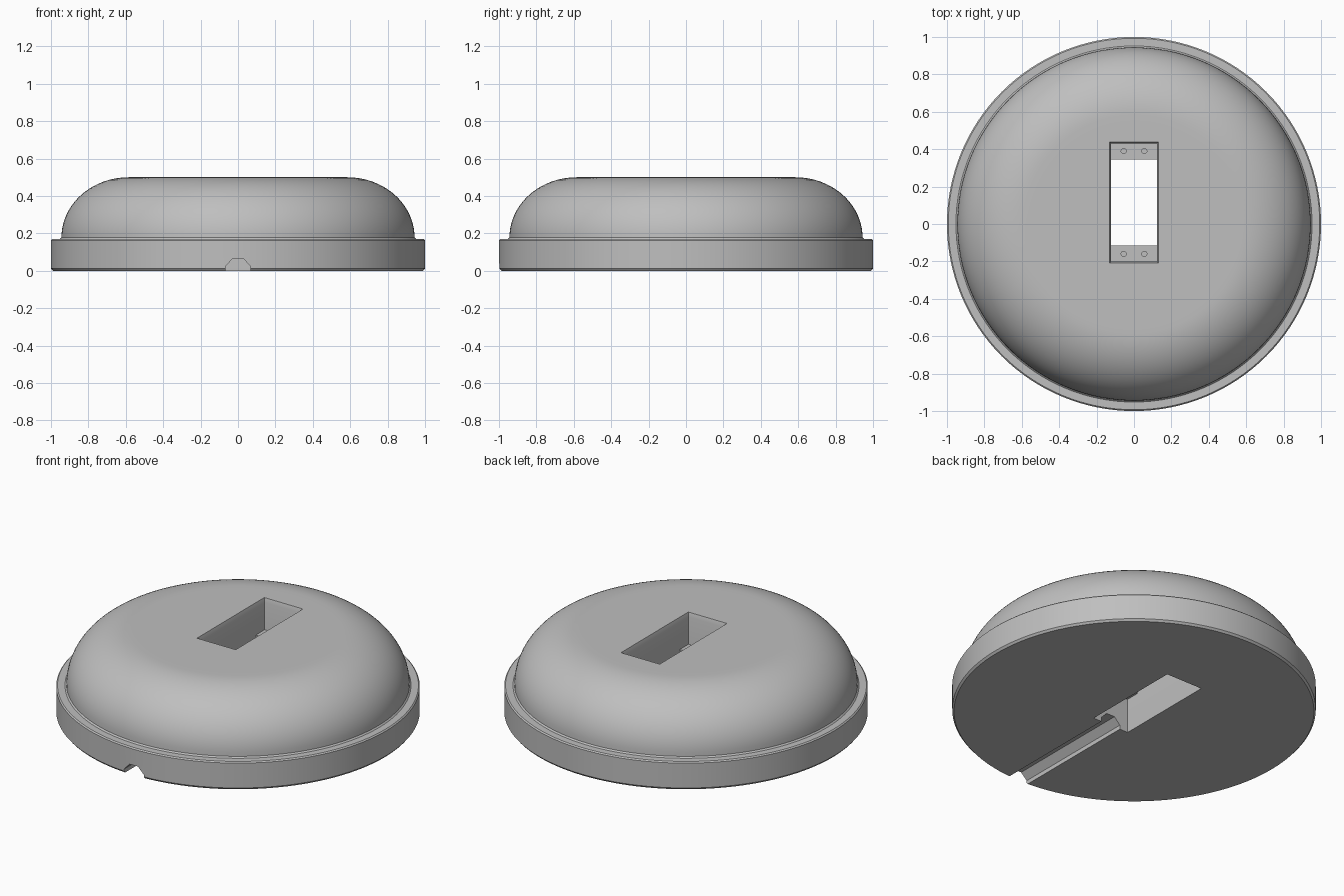
import bpy, bmesh, math
from mathutils import Matrix

if "Cube" in bpy.data.objects:
    bpy.data.objects.remove(bpy.data.objects["Cube"])

grey = bpy.data.materials.new("plain_grey")
grey.diffuse_color = (0.52, 0.52, 0.52, 1)
grey.use_nodes = True
grey.node_tree.nodes["Principled BSDF"].inputs["Base Color"].default_value = grey.diffuse_color


def finish(name, bm):
    bmesh.ops.recalc_face_normals(bm, faces=bm.faces)
    me = bpy.data.meshes.new(name)
    bm.to_mesh(me)
    bm.free()
    me.materials.append(grey)
    ob = bpy.data.objects.new(name, me)
    bpy.context.collection.objects.link(ob)
    return ob


def loft(name, rings):
    """Closed solid through a list of equal-length point loops."""
    bm = bmesh.new()
    loops = [[bm.verts.new(p) for p in r] for r in rings]
    n = len(loops[0])
    for a, b in zip(loops, loops[1:]):
        for i in range(n):
            j = (i + 1) % n
            bm.faces.new((a[i], a[j], b[j], b[i]))
    bm.faces.new(loops[0][::-1])
    bm.faces.new(loops[-1])
    return finish(name, bm)


def circle(r, z, n=128):
    return [(r * math.cos(2 * math.pi * i / n), r * math.sin(2 * math.pi * i / n), z)
            for i in range(n)]


def rect(x, y0, y1, z):
    return [(-x, y0, z), (x, y0, z), (x, y1, z), (-x, y1, z)]


def cut(target, cutter):
    cutter.hide_render = True
    mod = target.modifiers.new("cut", 'BOOLEAN')
    mod.operation = 'DIFFERENCE'
    mod.solver = 'EXACT'
    mod.object = cutter
    bpy.context.view_layer.objects.active = target
    bpy.ops.object.modifier_apply(modifier=mod.name)
    bpy.data.objects.remove(cutter)


def smooth(ob):
    bpy.ops.object.select_all(action='DESELECT')
    ob.select_set(True)
    bpy.context.view_layer.objects.active = ob
    bpy.ops.object.shade_smooth_by_angle(angle=math.radians(25))


# Domed base: chamfered rim, small fillet, rounded shoulder, flat top
profile = [(0.99, 0), (1, 0.012), (1, 0.163), (0.993, 0.17), (0.952, 0.17), (0.944, 0.178)]
A, B, STEPS = 0.36, 0.322, 20
for i in range(1, STEPS + 1):
    t = math.pi / 2 * i / STEPS
    profile.append((0.944 - A + A * math.cos(t), 0.178 + B * math.sin(t)))
profile.append((0.54, 0.5))
base = loft("domed_base", [circle(r, z) for r, z in profile])

# Slot through the middle, with a fine chamfered lip at the top
Y0, Y1 = -0.2, 0.43
cut(base, loft("slot_cutter", [rect(0.122, Y0, Y1, -0.1), rect(0.122, Y0, Y1, 0.475),
                               rect(0.13, Y0 - 0.008, Y1 + 0.008, 0.5),
                               rect(0.13, Y0 - 0.008, Y1 + 0.008, 0.6)]))

# Cable groove under the base, from the front rim to the slot
groove = [(-0.066, -0.05), (0.066, -0.05), (0.066, 0.025), (0.028, 0.065),
          (-0.028, 0.065), (-0.066, 0.025)]
cut(base, loft("groove_cutter", [[(x, y, z) for x, z in groove] for y in (-1.1, -0.15)]))
smooth(base)

# Mounting ledges inside the slot, each with two blind screw holes
for name, a, b, hy in (("front_ledge", Y0 - 0.005, -0.115, -0.16),
                       ("back_ledge", 0.345, Y1 + 0.005, 0.39)):
    ledge = loft(name, [rect(0.126, a, b, 0.21), rect(0.126, a, b, 0.31)])
    for hx in (-0.055, 0.055):
        bm = bmesh.new()
        bmesh.ops.create_cone(bm, cap_ends=True, segments=16, radius1=0.014, radius2=0.014,
                              depth=0.12, matrix=Matrix.Translation((hx, hy, 0.31)))
        cut(ledge, finish("hole_cutter", bm))
    smooth(ledge)
